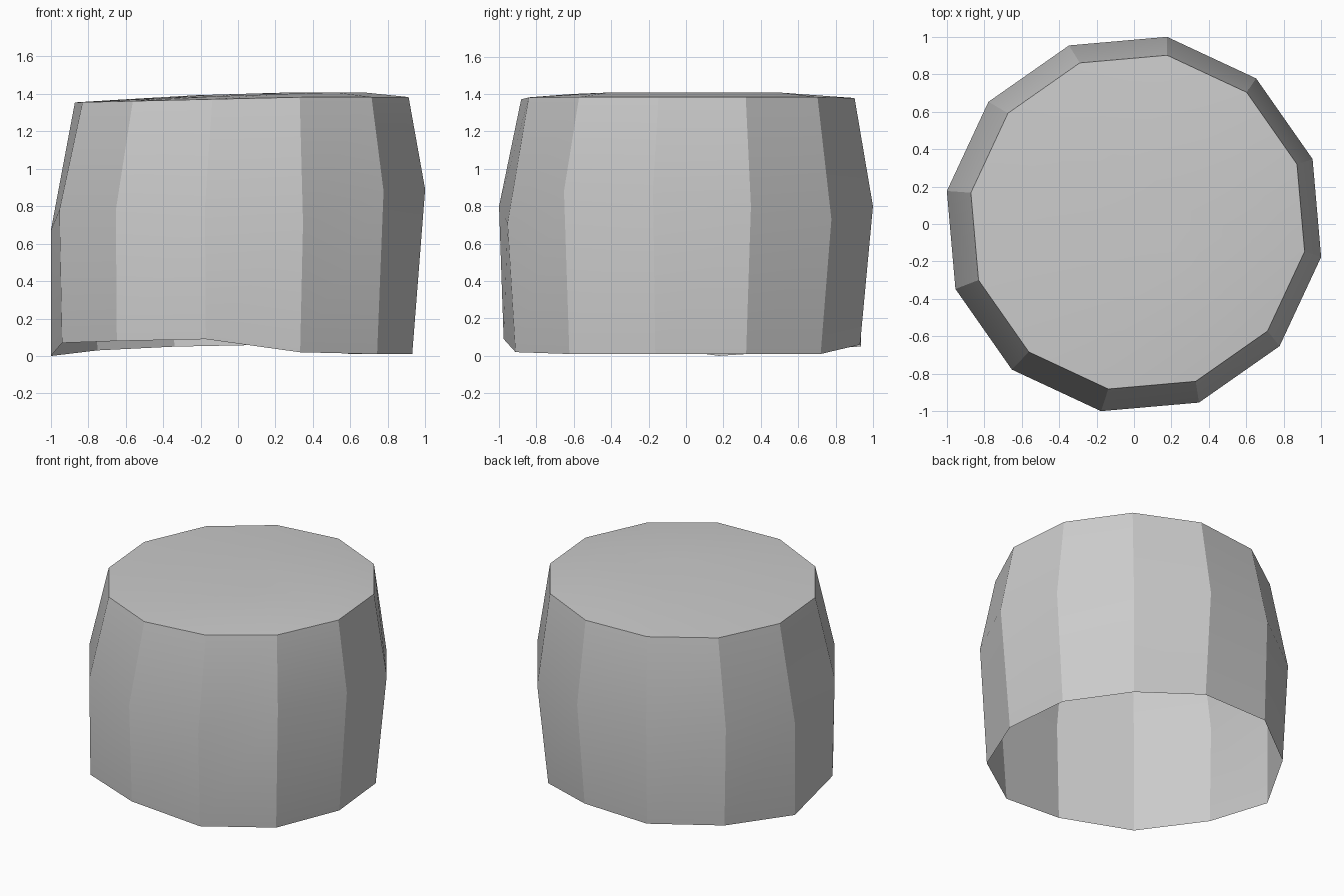
import bpy
import bmesh
from math import cos, sin, radians

cube = bpy.data.objects.get("Cube")
if cube:
    bpy.data.objects.remove(cube)

SIDES = 12

# Uneven hand-cut shape, one value per corner going round from the left side
bottom_radius = [0.945, 0.94, 0.94, 0.945, 0.995, 0.98, 1.015, 1.0, 1.007, 0.99, 0.97, 0.97]
bottom_height = [0.01, 0.01, 0.01, 0.06, 0.05, 0.03, 0, 0.07, 0.08, 0.09, 0.02, 0.01]
belly_height = [0.89, 0.8, 0.73, 0.8, 0.8, 0.75, 0.67, 0.78, 0.78, 0.8, 0.71, 0.88]


def corner(i, radius):
    a = radians(-10 + 30 * i)
    return radius * cos(a), radius * sin(a)


def make_ring(bm, radii, heights, shift=(0, 0)):
    ring = []
    for i in range(SIDES):
        x, y = corner(i, radii[i])
        ring.append(bm.verts.new((x + shift[0], y + shift[1], heights[i])))
    return ring


def top_heights(radius, base, slope, limit):
    return [min(base + slope * corner(i, radius)[0], limit) for i in range(SIDES)]


bm = bmesh.new()
offset = (0.02, 0.01)
rings = [
    # Open wall: foot, belly, top rim
    make_ring(bm, bottom_radius, bottom_height),
    make_ring(bm, [1.015] * SIDES, belly_height),
    make_ring(bm, [0.905] * SIDES, top_heights(0.905, 1.375, 0.023, 1.383), offset),
    # Shallow domed lid
    make_ring(bm, [0.66] * SIDES, top_heights(0.66, 1.392, 0.035, 1.408), offset),
    make_ring(bm, [0.25] * SIDES, top_heights(0.25, 1.4, 0.03, 1.41), offset),
]
for low, high in zip(rings, rings[1:]):
    for i in range(SIDES):
        j = (i + 1) % SIDES
        bm.faces.new((low[i], low[j], high[j], high[i]))
centre = bm.verts.new((offset[0], offset[1], 1.4))
for i in range(SIDES):
    bm.faces.new((rings[-1][i], rings[-1][(i + 1) % SIDES], centre))

mesh = bpy.data.meshes.new("faceted_drum")
bm.to_mesh(mesh)
bm.free()
drum = bpy.data.objects.new("faceted_drum", mesh)
bpy.context.collection.objects.link(drum)

# Plain grey finish
grey = bpy.data.materials.new("plain_grey")
grey.use_nodes = True
colour = (0.6, 0.6, 0.6, 1)
grey.diffuse_color = colour
grey.node_tree.nodes["Principled BSDF"].inputs["Base Color"].default_value = colour
mesh.materials.append(grey)

# Soft bands up each side, crisp edges between sides
bpy.ops.object.select_all(action='DESELECT')
drum.select_set(True)
bpy.context.view_layer.objects.active = drum
bpy.ops.object.shade_smooth_by_angle(angle=radians(22))
